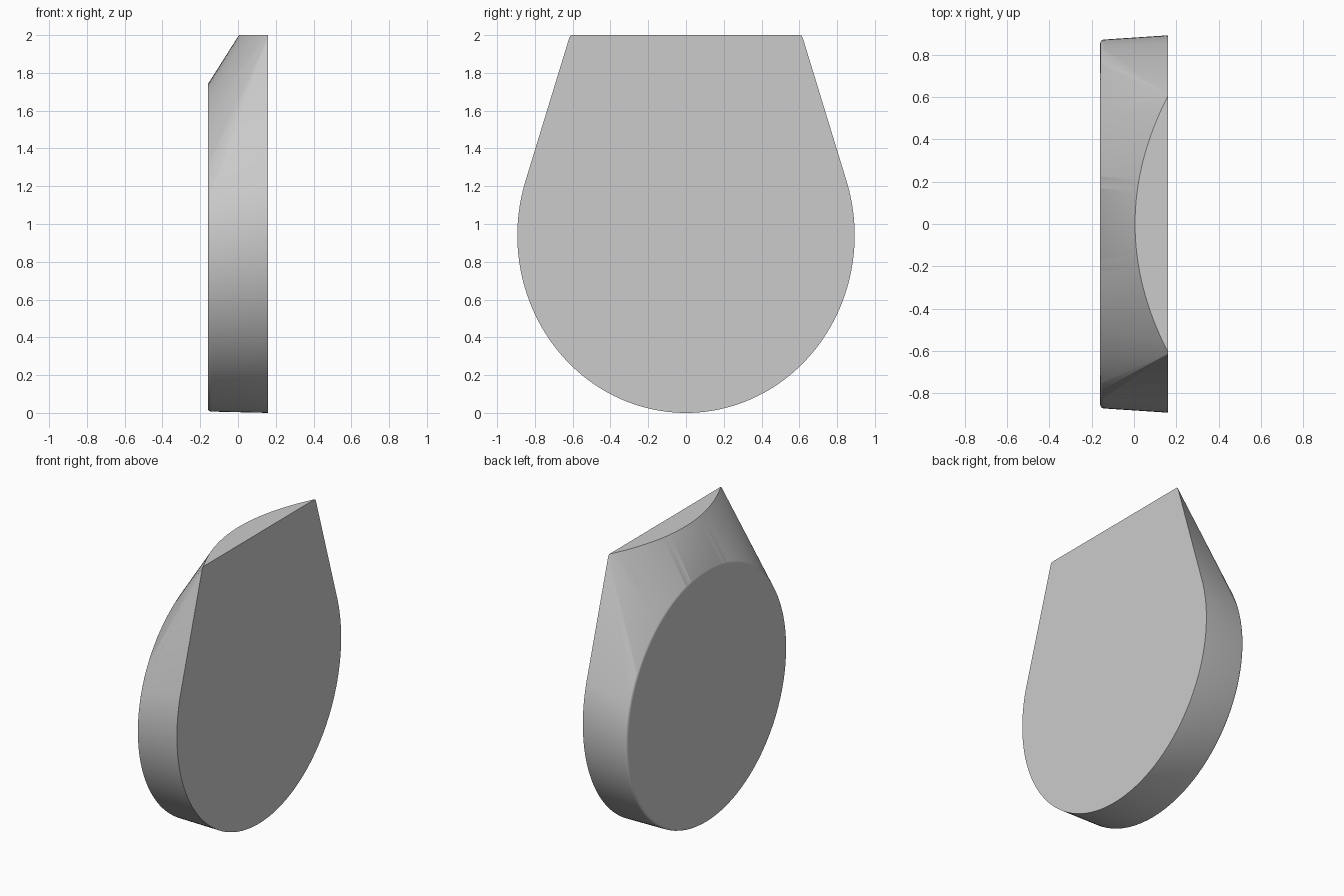
import bpy
import bmesh
from math import sin, cos, pi, radians

cube = bpy.data.objects.get("Cube")
if cube:
    bpy.data.objects.remove(cube, do_unlink=True)

HALF = 0.16        # half thickness
TOP = 2.0          # height of the flat top
CORNER = 0.605     # half width of the top edge
STEPS = 96

points = []

# Teardrop back outline: lower ellipse arc, then straight flanks to rounded corners
lift = 0.33
for i in range(STEPS + 1):
    t = -pi - lift + (pi + 2 * lift) * i / STEPS
    points.append((HALF, 0.893 * cos(t), 0.94 + 0.94 * sin(t)))
for side in (-1, 1):
    for dy, dz in ((0, 0), (0.008, 0.004), (0.013, 0.014)):
        points.append((HALF, side * (CORNER + dy), TOP - dz))

# Bowed front edge of the flat top
for i in range(1, 40):
    s = -1 + i / 20
    points.append((0.005 + (HALF - 0.005) * s * s, CORNER * s, TOP))

# Round face with a softly rounded rim
rim = 0.018
for k in range(5):
    a = k / 4 * pi / 2
    x = -HALF + rim * (1 - cos(a))
    r = 0.873 - rim * (1 - sin(a))
    for i in range(STEPS):
        t = 2 * pi * i / STEPS
        points.append((x, r * cos(t), 0.88 + r * sin(t)))

# Skin the sections into one tapered solid and merge the flat faces
bm = bmesh.new()
for p in points:
    bm.verts.new(p)
hull = bmesh.ops.convex_hull(bm, input=bm.verts)
loose = [v for v in bm.verts if not v.link_faces]
bmesh.ops.delete(bm, geom=loose, context='VERTS')
bmesh.ops.dissolve_limit(bm, angle_limit=radians(0.1), verts=bm.verts, edges=bm.edges)
bmesh.ops.recalc_face_normals(bm, faces=bm.faces)
mesh = bpy.data.meshes.new("tapered_body")
bm.to_mesh(mesh)
bm.free()

body = bpy.data.objects.new("tapered_body", mesh)
bpy.context.collection.objects.link(body)

# Plain grey material
grey = bpy.data.materials.new("light_grey")
grey.use_nodes = True
colour = (0.6, 0.6, 0.6, 1)
grey.diffuse_color = colour
grey.node_tree.nodes["Principled BSDF"].inputs["Base Color"].default_value = colour
mesh.materials.append(grey)

# Smooth sides, flat caps
bpy.ops.object.select_all(action='DESELECT')
body.select_set(True)
bpy.context.view_layer.objects.active = body
bpy.ops.object.shade_smooth_by_angle(angle=radians(30))
for face in mesh.polygons:
    if abs(face.normal.x) > 0.999 or face.normal.z > 0.999:
        face.use_smooth = False
